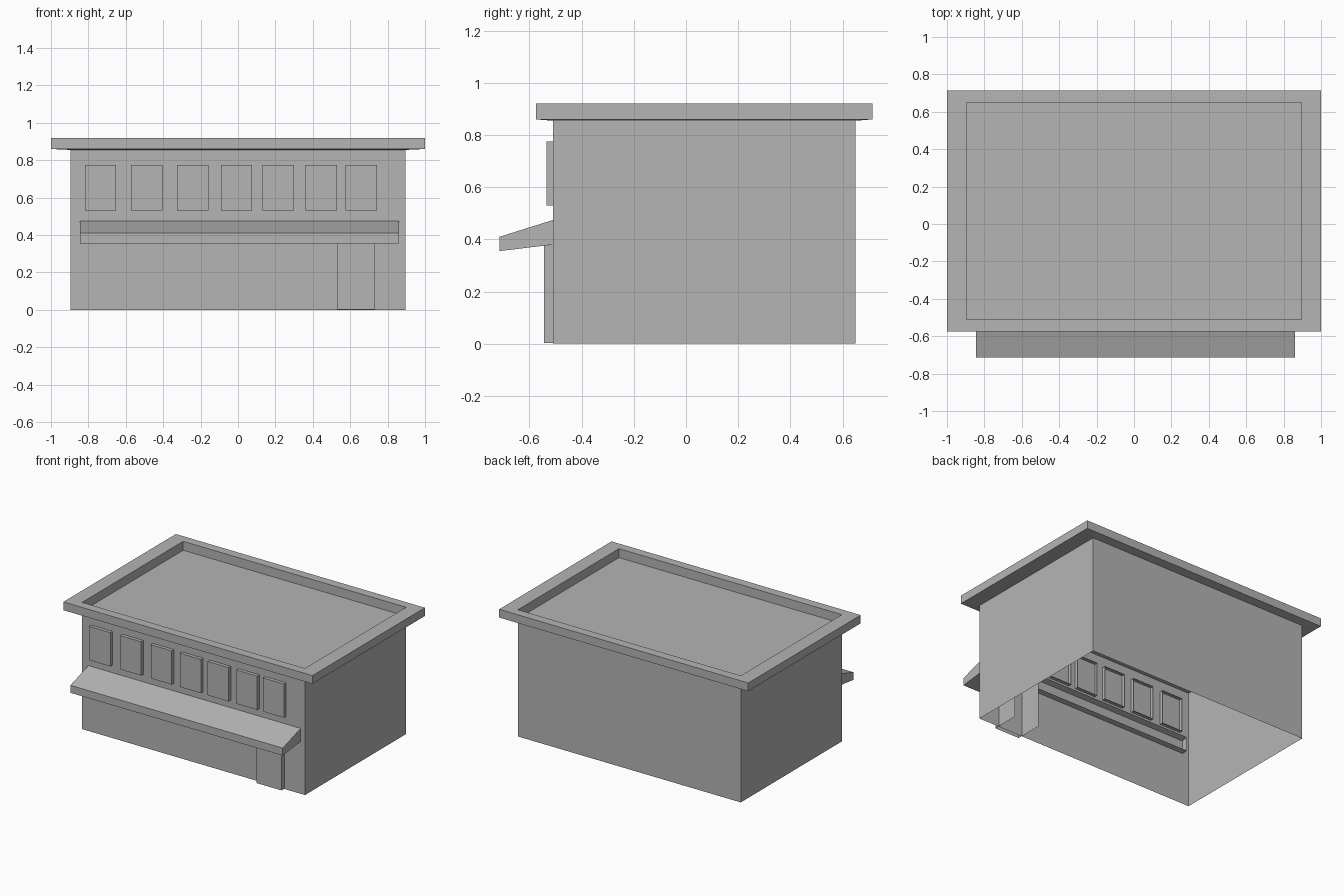
import bpy
import bmesh

cube = bpy.data.objects.get("Cube")
if cube:
    bpy.data.objects.remove(cube, do_unlink=True)

grey = bpy.data.materials.new("plain grey")
grey.use_nodes = True
COLOUR = (0.46, 0.46, 0.46, 1)
grey.diffuse_color = COLOUR
grey.node_tree.nodes["Principled BSDF"].inputs["Base Color"].default_value = COLOUR


def finish(name, bm):
    mesh = bpy.data.meshes.new(name)
    bm.to_mesh(mesh)
    bm.free()
    mesh.materials.append(grey)
    obj = bpy.data.objects.new(name, mesh)
    bpy.context.collection.objects.link(obj)
    return obj


def extrude_profile(name, profile, x0, x1, open_sides=()):
    """Sweep a (y, z) profile along x, leaving the listed sides open."""
    bm = bmesh.new()
    a = [bm.verts.new((x0, y, z)) for y, z in profile]
    b = [bm.verts.new((x1, y, z)) for y, z in profile]
    bm.faces.new(a)
    bm.faces.new(b[::-1])
    n = len(profile)
    for i in range(n):
        if i not in open_sides:
            j = (i + 1) % n
            bm.faces.new((a[i], b[i], b[j], a[j]))
    bmesh.ops.recalc_face_normals(bm, faces=bm.faces)
    return finish(name, bm)


def box(name, x, y, z, open_sides=()):
    """Profile sides in order: 0 bottom, 1 back, 2 top, 3 front."""
    profile = [(y[0], z[0]), (y[1], z[0]), (y[1], z[1]), (y[0], z[1])]
    return extrude_profile(name, profile, x[0], x[1], open_sides)


# Main walls with the roof deck, open underneath
WALL_X, WALL_Y = (-0.895, 0.895), (-0.51, 0.65)
box("walls_and_roof_deck", WALL_X, WALL_Y, (0, 0.855), open_sides=(0,))

# Overhanging cornice ring around the roof
bm = bmesh.new()


def ring(x, y, z):
    return [bm.verts.new(p) for p in ((x[0], y[0], z), (x[1], y[0], z),
                                      (x[1], y[1], z), (x[0], y[1], z))]


OUT_X, OUT_Y = (-1, 1), (-0.575, 0.715)
loops = [ring(OUT_X, OUT_Y, 0.86), ring(OUT_X, OUT_Y, 0.92),
         ring(WALL_X, WALL_Y, 0.92), ring(WALL_X, WALL_Y, 0.855)]
for k, low in enumerate(loops):
    high = loops[(k + 1) % len(loops)]
    for i in range(4):
        j = (i + 1) % 4
        bm.faces.new((low[i], low[j], high[j], high[i]))
bmesh.ops.recalc_face_normals(bm, faces=bm.faces)
finish("cornice", bm)

# Sloped awning across the front, open at the back
extrude_profile("awning", [(-0.715, 0.355), (-0.47, 0.385), (-0.47, 0.487),
                           (-0.715, 0.41)], -0.845, 0.86, open_sides=(1,))

# Door under the awning
box("door", (0.53, 0.73), (-0.545, -0.345), (0.003, 0.377), open_sides=(0, 1))

# Row of raised window panels
for i, x in enumerate((-0.735, -0.487, -0.242, -0.008, 0.215, 0.445, 0.66)):
    box(f"window_{i + 1}", (x - 0.084, x + 0.084), (-0.535, -0.485),
        (0.53, 0.775), open_sides=(1,))
